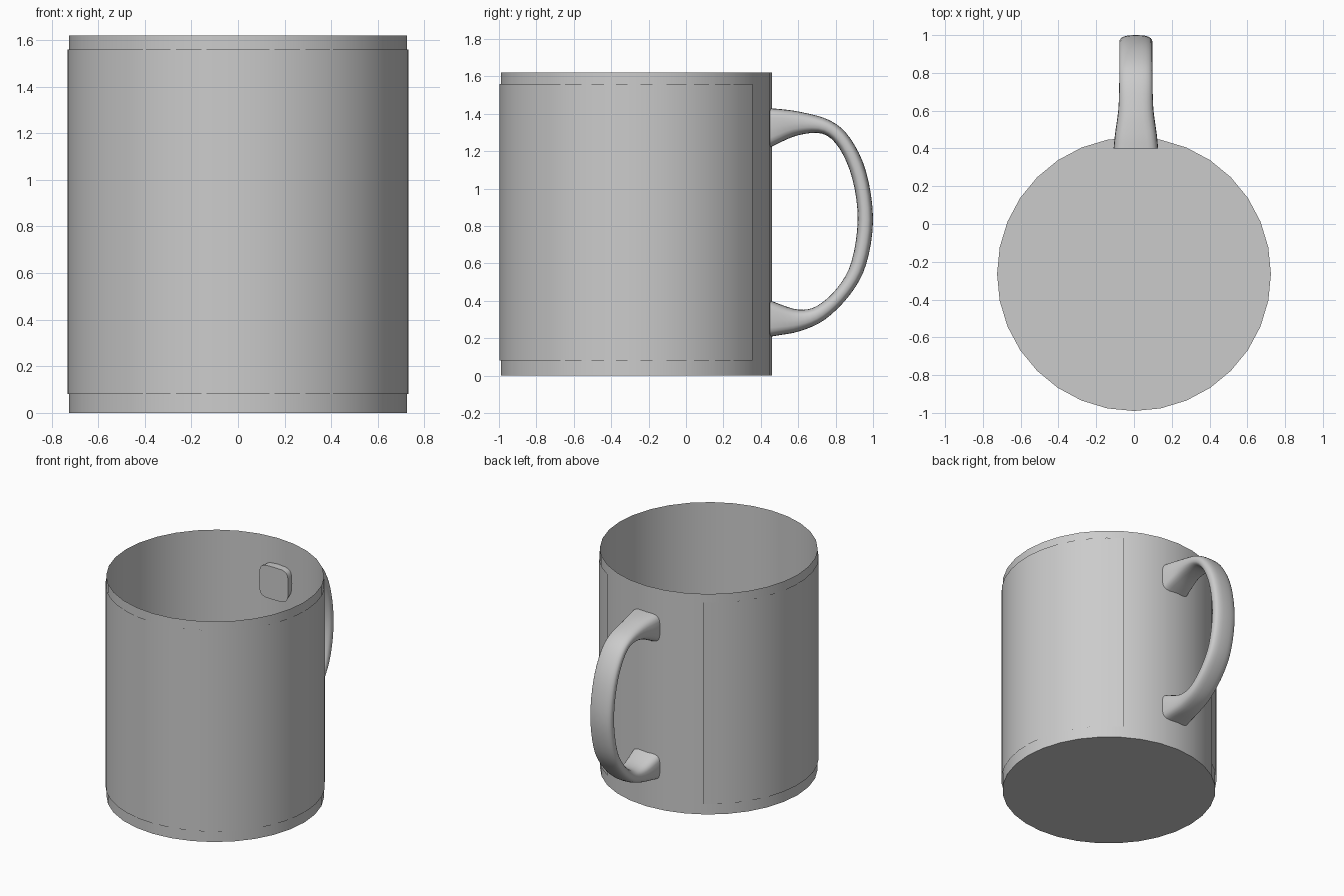
import bpy, bmesh, math
from mathutils import Vector

if "Cube" in bpy.data.objects:
    bpy.data.objects.remove(bpy.data.objects["Cube"], do_unlink=True)

CENTRE_Y, RADIUS, HEIGHT, SIDES = -0.265, 0.725, 1.62, 32

grey = bpy.data.materials.new("ceramic grey")
grey.use_nodes = True
colour = (0.6, 0.6, 0.6, 1)
grey.diffuse_color = colour
grey.node_tree.nodes["Principled BSDF"].inputs["Base Color"].default_value = colour


def finish(bm, name, angle=40):
    mesh = bpy.data.meshes.new(name)
    bm.to_mesh(mesh)
    bm.free()
    mesh.materials.append(grey)
    obj = bpy.data.objects.new(name, mesh)
    bpy.context.collection.objects.link(obj)
    bpy.ops.object.select_all(action="DESELECT")
    obj.select_set(True)
    bpy.context.view_layer.objects.active = obj
    bpy.ops.object.shade_smooth_by_angle(angle=math.radians(angle))
    return obj


def wall(bm, radius, low, high, start, sweep, steps):
    """Upright curved sheet; angles are measured from +y."""
    rows = []
    for i in range(steps + 1):
        a = start + sweep * i / steps
        x, y = -radius * math.sin(a), CENTRE_Y + radius * math.cos(a)
        rows.append([bm.verts.new((x, y, z)) for z in (low, high)])
    for (a, b), (c, d) in zip(rows, rows[1:]):
        bm.faces.new((a, c, d, b))
    return rows


# Thin-walled cup with a closed base and an open rim
bm = bmesh.new()
rows = wall(bm, RADIUS, 0, HEIGHT, 0, math.tau, SIDES)
bmesh.ops.remove_doubles(bm, verts=bm.verts, dist=0.0001)
bm.faces.new([v for v in bm.verts if v.co.z < 0.01])
bmesh.ops.recalc_face_normals(bm, faces=bm.faces)
finish(bm, "cup")

# Thin sleeve around the cup, leaving a gap behind the handle
gap = math.radians(32)
bm = bmesh.new()
wall(bm, RADIUS + 0.007, 0.08, 1.56, gap, math.tau - 2 * gap, SIDES)
finish(bm, "wrap_sleeve")

# Handle stations: outer y, outer z, inner y, inner z, half width
stations = [Vector(s) for s in (
    (0.40, 1.43, 0.40, 1.19, 0.118),
    (0.48, 1.427, 0.48, 1.235, 0.11),
    (0.61, 1.41, 0.60, 1.285, 0.093),
    (0.77, 1.364, 0.73, 1.293, 0.088),
    (0.877, 1.27, 0.82, 1.215, 0.088),
    (0.963, 1.09, 0.89, 1.05, 0.088),
    (1.0, 0.835, 0.918, 0.835, 0.088),
    (0.963, 0.594, 0.885, 0.61, 0.088),
    (0.877, 0.433, 0.81, 0.47, 0.088),
    (0.743, 0.30, 0.70, 0.372, 0.088),
    (0.61, 0.238, 0.60, 0.353, 0.093),
    (0.48, 0.213, 0.48, 0.39, 0.11),
    (0.40, 0.20, 0.40, 0.425, 0.118),
)]


def smooth_path(points, steps):
    """Catmull-Rom interpolation through the stations."""
    pts = [points[0]] + points + [points[-1]]
    result = []
    for a, b, c, d in zip(pts, pts[1:], pts[2:], pts[3:]):
        for i in range(steps):
            t = i / steps
            result.append(b + (c - a) * (t / 2)
                          + (2 * a - 5 * b + 4 * c - d) * (t * t / 2)
                          + (3 * b - a - 3 * c + d) * (t ** 3 / 2))
    return result + [points[-1]]


bm = bmesh.new()
rings = []
for oy, oz, iy, iz, width in smooth_path(stations, 4):
    outer, inner = Vector((0.01, oy, oz)), Vector((0.01, iy, iz))
    middle, reach = (outer + inner) / 2, (outer - inner) / 2
    power = 0.75 - 0.3 * min(max((width - 0.088) / 0.03, 0), 1)  # squarer ends
    ring = []
    for k in range(24):
        a = math.tau * k / 24
        c, s = math.cos(a), math.sin(a)
        u = math.copysign(abs(c) ** power, c)
        v = math.copysign(abs(s) ** power, s)
        ring.append(bm.verts.new(middle + reach * u + Vector((width * v, 0, 0))))
    rings.append(ring)
for r, q in zip(rings, rings[1:]):
    for k in range(24):
        n = (k + 1) % 24
        bm.faces.new((r[k], r[n], q[n], q[k]))
bm.faces.new(rings[0])
bm.faces.new(rings[-1])
bmesh.ops.recalc_face_normals(bm, faces=bm.faces)
finish(bm, "handle", 50)
